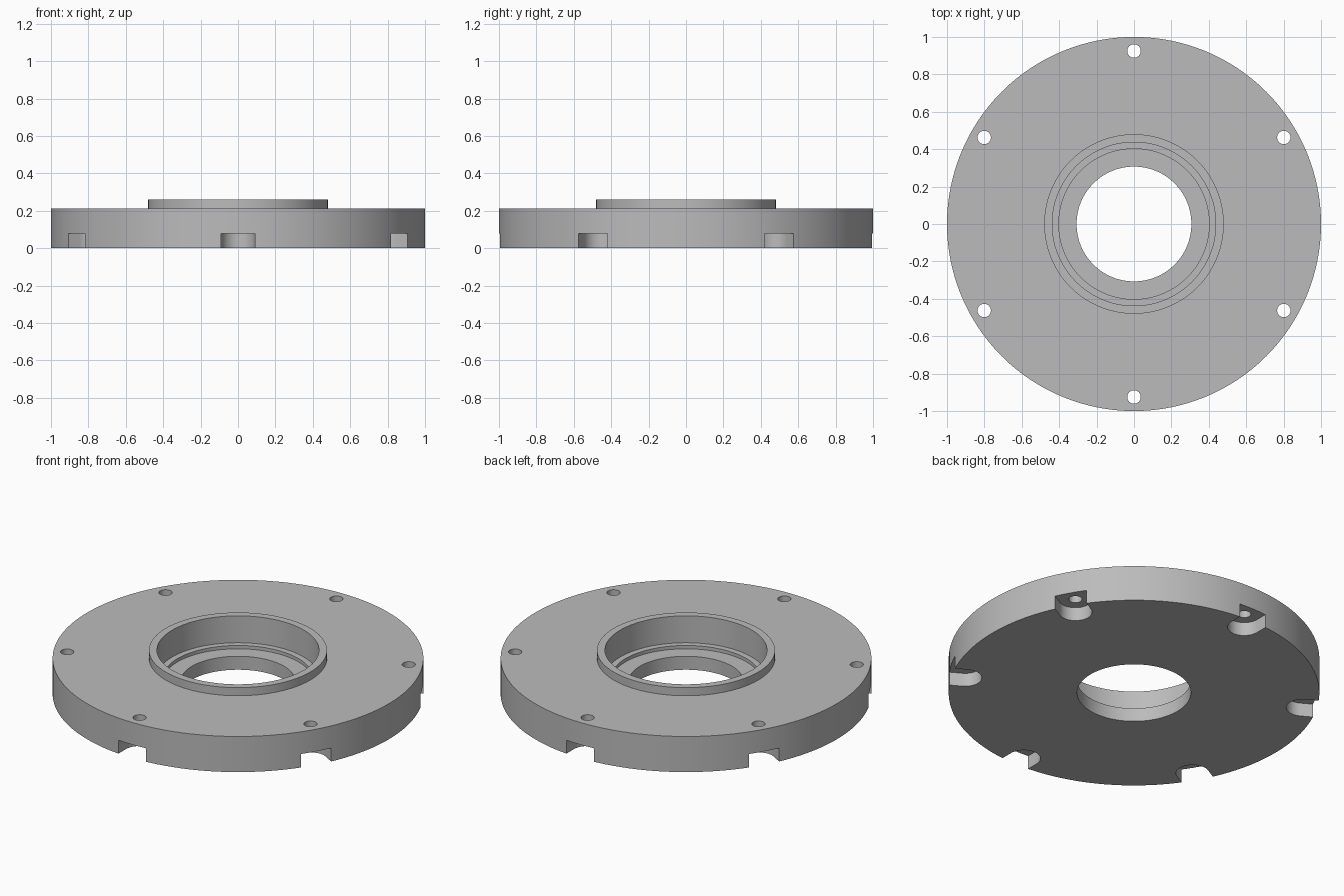
import bpy
import bmesh
from math import sin, cos, pi
from mathutils import Matrix

cube = bpy.data.objects.get("Cube")
if cube:
    bpy.data.objects.remove(cube, do_unlink=True)

SEGMENTS = 128
BOLTS = 6
BOLT_RADIUS = 0.925

grey = bpy.data.materials.new("machined_grey")
grey.use_nodes = True
colour = (0.5, 0.5, 0.5, 1)
grey.diffuse_color = colour
grey.node_tree.nodes["Principled BSDF"].inputs["Base Color"].default_value = colour


def make_object(name, bm):
    bmesh.ops.recalc_face_normals(bm, faces=bm.faces)
    mesh = bpy.data.meshes.new(name)
    bm.to_mesh(mesh)
    bm.free()
    mesh.materials.append(grey)
    obj = bpy.data.objects.new(name, mesh)
    bpy.context.collection.objects.link(obj)
    return obj


def lathe(name, profile):
    """Revolve a closed (radius, z) profile around the z axis."""
    bm = bmesh.new()
    rings = []
    for i in range(SEGMENTS):
        a = 2 * pi * i / SEGMENTS
        rings.append([bm.verts.new((r * cos(a), r * sin(a), z)) for r, z in profile])
    n = len(profile)
    for i in range(SEGMENTS):
        here, there = rings[i], rings[(i + 1) % SEGMENTS]
        for j in range(n):
            k = (j + 1) % n
            bm.faces.new((here[j], there[j], there[k], here[k]))
    return make_object(name, bm)


def bolt_cutters(name, outline, z0, z1):
    """Prisms of one outline, repeated around the bolt circle."""
    bm = bmesh.new()
    for i in range(BOLTS):
        turn = Matrix.Rotation(pi / 2 + 2 * pi * i / BOLTS, 4, 'Z')
        face = bm.faces.new([bm.verts.new((x, y, z0)) for x, y in outline])
        out = bmesh.ops.extrude_face_region(bm, geom=[face])
        top = [v for v in out["geom"] if isinstance(v, bmesh.types.BMVert)]
        bmesh.ops.translate(bm, vec=(0, 0, z1 - z0), verts=top)
        bmesh.ops.transform(bm, matrix=turn, verts=list(face.verts) + top)
    obj = make_object(name, bm)
    obj.hide_render = True
    return obj


def arc(radius, start, end, steps):
    return [(BOLT_RADIUS + radius * cos(start + (end - start) * i / steps),
             radius * sin(start + (end - start) * i / steps)) for i in range(steps + 1)]


# Flange with raised collar and stepped bore
flange = lathe("bearing_flange", [
    (0.307, 0), (1.0, 0), (1.0, 0.212), (0.48, 0.212), (0.48, 0.26),
    (0.437, 0.26), (0.437, 0.1), (0.402, 0.1), (0.402, 0.08), (0.307, 0.08)])

# Rim slots with a round inner end, and through holes above them
slot_outline = [(1.1, 0.09)] + arc(0.09, pi / 2, 3 * pi / 2, 20) + [(1.1, -0.09)]
cutters = [
    bolt_cutters("slot_cutter", slot_outline, -0.05, 0.08),
    bolt_cutters("hole_cutter", arc(0.036, 0, 2 * pi, 24)[:-1], -0.1, 0.4),
]

bpy.ops.object.select_all(action='DESELECT')
flange.select_set(True)
bpy.context.view_layer.objects.active = flange
for cutter in cutters:
    cut = flange.modifiers.new(cutter.name, 'BOOLEAN')
    cut.operation = 'DIFFERENCE'
    cut.solver = 'EXACT'
    cut.object = cutter
    bpy.ops.object.modifier_apply(modifier=cut.name)
    bpy.data.objects.remove(cutter, do_unlink=True)

bpy.ops.object.shade_smooth_by_angle(angle=pi / 6)
